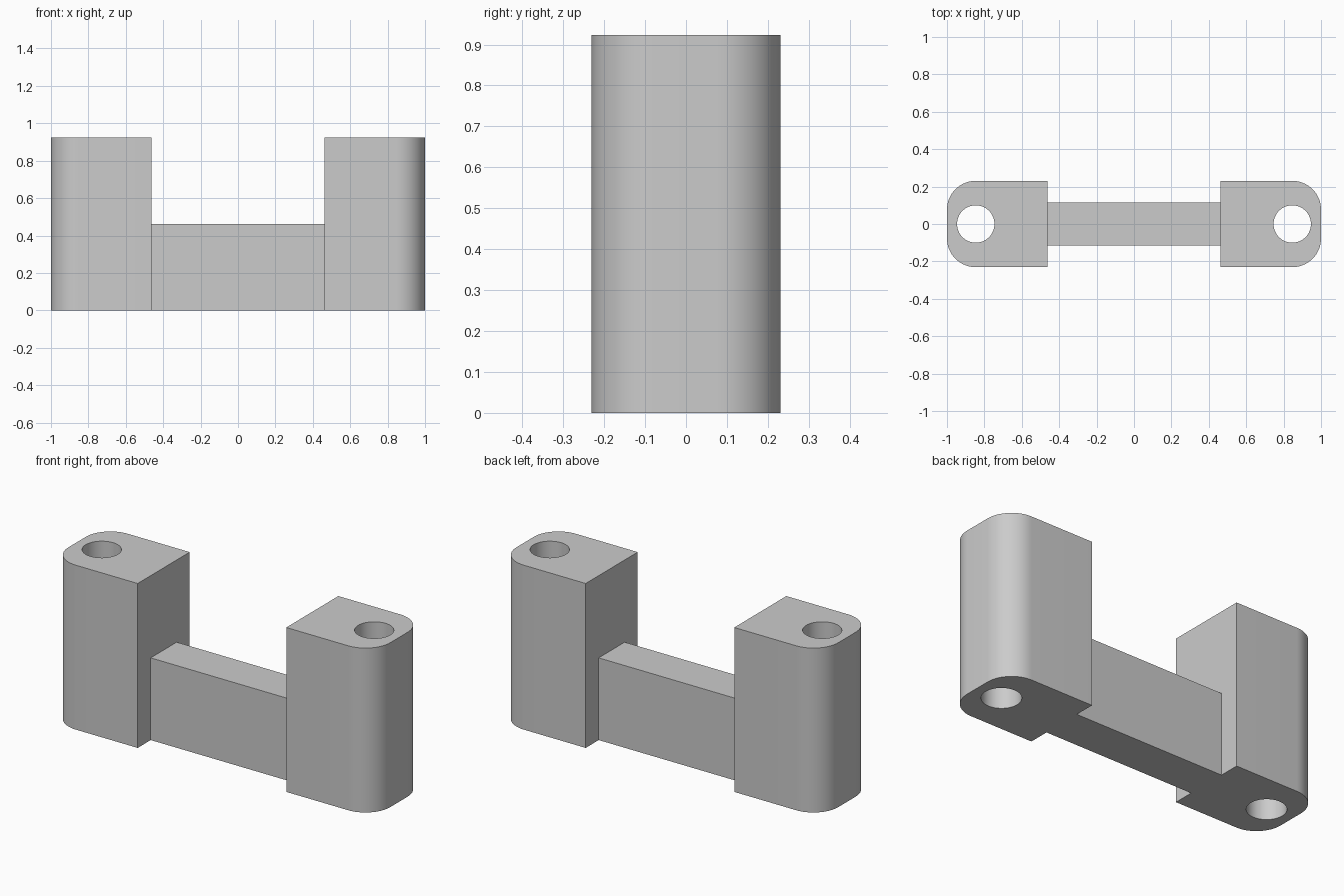
import bpy
import bmesh
from math import sin, cos, pi, radians

if "Cube" in bpy.data.objects:
    bpy.data.objects.remove(bpy.data.objects["Cube"], do_unlink=True)

# Dimensions, in a unit of one thirteenth of the half length
U = 1 / 13
INNER, OUTER = 6 * U, 1.0
HALF_DEPTH, HEIGHT = 3 * U, 12 * U
BAR_HALF_DEPTH, BAR_HEIGHT = 1.5 * U, 6 * U
CORNER = 2 * U
HOLE_X, HOLE_RADIUS = 11 * U, 0.1

grey = bpy.data.materials.new("plain grey")
grey.use_nodes = True
colour = (0.6, 0.6, 0.6, 1)
grey.diffuse_color = colour
grey.node_tree.nodes["Principled BSDF"].inputs["Base Color"].default_value = colour


def arc(cx, cy, radius, start, end, steps):
    """Points along an arc, both ends included."""
    angles = [start + (end - start) * i / steps for i in range(steps + 1)]
    return [(cx + radius * cos(a), cy + radius * sin(a)) for a in angles]


def prism(name, outline, bottom, top):
    """Extrude a flat outline upward into a closed solid."""
    bm = bmesh.new()
    face = bm.faces.new([bm.verts.new((x, y, bottom)) for x, y in outline])
    result = bmesh.ops.extrude_face_region(bm, geom=[face])
    verts = [v for v in result["geom"] if isinstance(v, bmesh.types.BMVert)]
    bmesh.ops.translate(bm, verts=verts, vec=(0, 0, top - bottom))
    bmesh.ops.recalc_face_normals(bm, faces=bm.faces)
    mesh = bpy.data.meshes.new(name)
    bm.to_mesh(mesh)
    bm.free()
    mesh.materials.append(grey)
    obj = bpy.data.objects.new(name, mesh)
    bpy.context.collection.objects.link(obj)
    return obj


def select_only(obj):
    bpy.ops.object.select_all(action="DESELECT")
    obj.select_set(True)
    bpy.context.view_layer.objects.active = obj


# Posts: square inside, rounded outside, with a vertical through hole
corner_x, corner_y = OUTER - CORNER, HALF_DEPTH - CORNER
outline = [(INNER, HALF_DEPTH), (INNER, -HALF_DEPTH)]
outline += arc(corner_x, -corner_y, CORNER, -pi / 2, 0, 16)
outline += arc(corner_x, corner_y, CORNER, 0, pi / 2, 16)

for name, side in (("left_post", 1), ("right_post", -1)):
    post = prism(name, [(side * x, y) for x, y in outline], 0, HEIGHT)
    circle = arc(side * HOLE_X, 0, HOLE_RADIUS, 0, 2 * pi, 48)[:-1]
    cutter = prism("hole_cutter", circle, -0.1, HEIGHT + 0.1)
    cutter.hide_render = True
    cut = post.modifiers.new("hole", "BOOLEAN")
    cut.operation = "DIFFERENCE"
    cut.solver = "EXACT"
    cut.object = cutter
    select_only(post)
    bpy.ops.object.modifier_apply(modifier=cut.name)
    bpy.data.objects.remove(cutter, do_unlink=True)
    bpy.ops.object.shade_smooth_by_angle(angle=radians(30))

# Low bar joining the two posts
bar_outline = [(-INNER, -BAR_HALF_DEPTH), (INNER, -BAR_HALF_DEPTH),
               (INNER, BAR_HALF_DEPTH), (-INNER, BAR_HALF_DEPTH)]
prism("connecting_bar", bar_outline, 0, BAR_HEIGHT)
